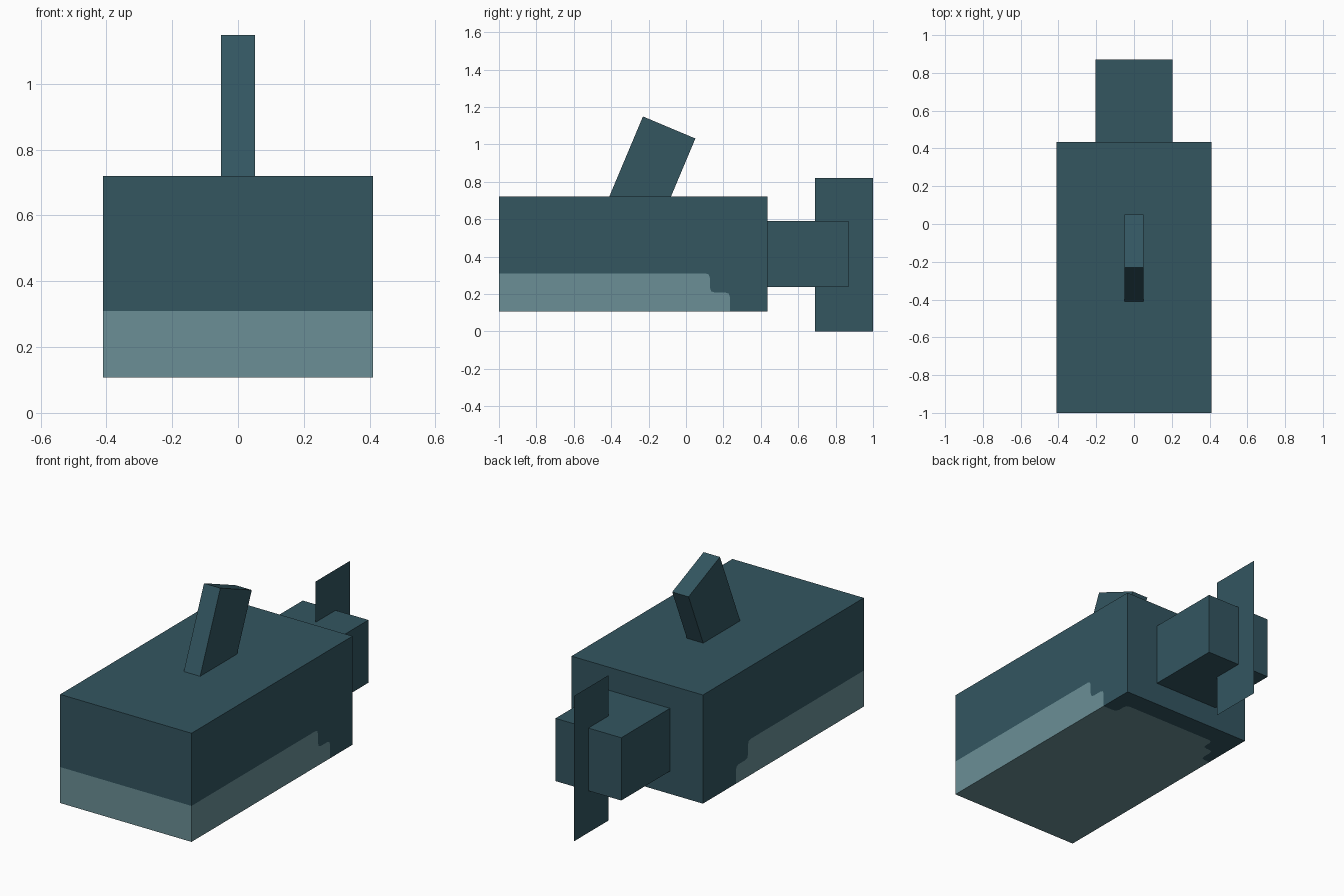
import bpy, bmesh, math
from mathutils import Vector, Matrix

if "Cube" in bpy.data.objects:
    bpy.data.objects.remove(bpy.data.objects["Cube"], do_unlink=True)


def make_material(name, rgb):
    mat = bpy.data.materials.new(name)
    mat.use_nodes = True
    mat.diffuse_color = (*rgb, 1)
    bsdf = next(n for n in mat.node_tree.nodes if n.type == "BSDF_PRINCIPLED")
    bsdf.inputs["Base Color"].default_value = (*rgb, 1)
    bsdf.inputs["Roughness"].default_value = 0.8
    return mat


DARK = make_material("dark teal", (0.033, 0.092, 0.118))
PALE = make_material("pale teal", (0.145, 0.275, 0.305))


def finish(bm, name, mats):
    mesh = bpy.data.meshes.new(name)
    bm.to_mesh(mesh)
    bm.free()
    for mat in mats:
        mesh.materials.append(mat)
    obj = bpy.data.objects.new(name, mesh)
    bpy.context.collection.objects.link(obj)
    return obj


def box(name, centre, size, tilt=0):
    bm = bmesh.new()
    turn = Matrix.Rotation(tilt, 4, "X")
    bmesh.ops.create_cube(bm, size=1, matrix=Matrix.Translation(centre) @ turn @ Matrix.Diagonal((*size, 1)))
    return finish(bm, name, [DARK])


def soften(path, r=0.025):
    """Round the inner corners of a stepped path."""
    pts = [Vector(p) for p in path]
    out = [pts[0]]
    for a, b, c in zip(pts, pts[1:], pts[2:]):
        start = b + (a - b).normalized() * r
        end = b + (c - b).normalized() * r
        out += [start, (start + end + 2 * b) / 4, end]
    return out + [pts[-1]]


# Body: a box shell whose faces are split along the edge of the pale belly
W, FRONT, BACK, LOW, HIGH, BELLY = 0.41, -1.0, 0.435, 0.107, 0.72, 0.31
left_end, right_end = 0.235, 0.14
bm = bmesh.new()


def face(points, colour):
    f = bm.faces.new([bm.verts.new(p) for p in points])
    f.material_index = colour


def split_face(path, pale_corners, dark_corners, place):
    face([place(*p) for p in path + pale_corners], 1)
    face([place(*p) for p in path + dark_corners], 0)


for x, end in ((W, left_end), (-W, right_end)):
    step = end - 0.107
    path = soften([(FRONT, BELLY), (step, BELLY), (step, 0.208), (end, 0.208), (end, LOW)])
    split_face(path, [(FRONT, LOW)], [(BACK, LOW), (BACK, HIGH), (FRONT, HIGH)],
               lambda y, z, x=x: (x, y, z))

path = soften([(W, left_end), (0.32, left_end), (0.32, 0.32), (-0.28, 0.32), (-0.28, 0.24),
               (-0.35, 0.24), (-0.35, right_end), (-W, right_end)])
split_face(path, [(-W, FRONT), (W, FRONT)], [(-W, BACK), (W, BACK)],
           lambda x, y: (x, y, LOW))


def cross_panel(a, b, colour):
    """Rectangle across the full width between two (y, z) points."""
    face([(-W, *a), (W, *a), (W, *b), (-W, *b)], colour)


cross_panel((FRONT, LOW), (FRONT, BELLY), 1)
cross_panel((FRONT, BELLY), (FRONT, HIGH), 0)
cross_panel((FRONT, HIGH), (BACK, HIGH), 0)
cross_panel((BACK, HIGH), (BACK, LOW), 0)
bmesh.ops.remove_doubles(bm, verts=bm.verts, dist=0.0005)
bmesh.ops.recalc_face_normals(bm, faces=bm.faces)
finish(bm, "body", [DARK, PALE])

# Tail block
box("tail", (0, 0.652, 0.413), (0.41, 0.436, 0.354))

# Back fin: slab leaning backwards, sunk into the body
tilt = -math.radians(22.8)
lean = Vector((0, math.sin(-tilt), math.cos(tilt)))
fin_length = 0.52
box("back_fin", Vector((0, -0.09, 1.09)) - lean * fin_length / 2, (0.102, 0.304, fin_length), tilt)

# Tail fin: a single upright sheet through the tail
bm = bmesh.new()
bm.faces.new([bm.verts.new((0, y, z)) for y, z in ((0.69, 0), (1, 0), (1, 0.82), (0.69, 0.82))])
finish(bm, "tail_fin", [DARK])
